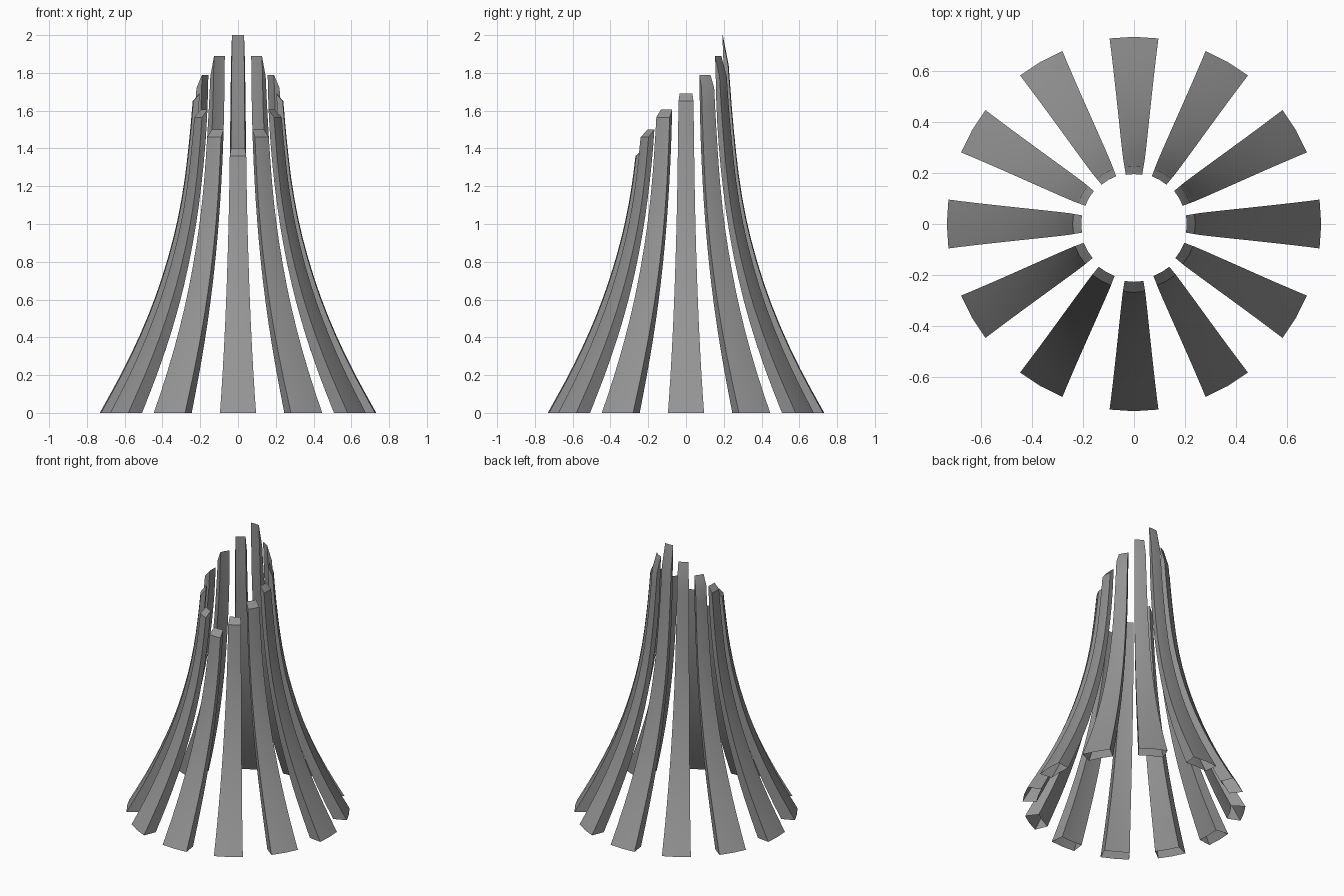
import bpy, bmesh, math

if "Cube" in bpy.data.objects:
    bpy.data.objects.remove(bpy.data.objects["Cube"])

# radius of the outer and inner flare at every 0.2 of height
OUTER = [.732, .622, .525, .443, .377, .325, .288, .263, .244, .229, .214]
INNER = [.640, .543, .458, .387, .330, .285, .251, .226, .210, .203, .195]
# inner-edge height of each rib from back to front, and drop to its outer edge
HEIGHTS = [2.0, 1.89, 1.79, 1.69, 1.605, 1.50, 1.40]
DROPS = [.16, .11, .07, .04, .04, .04, .04]
ROWS = 16

# dark grey finish
grey = bpy.data.materials.new("dark_grey")
grey.diffuse_color = (.3, .3, .3, 1)
grey.use_nodes = True
grey.node_tree.nodes["Principled BSDF"].inputs["Base Color"].default_value = grey.diffuse_color


def radius(tab, z):
    """Smooth (cubic) lookup in a radius table."""
    i = min(int(z / .2), len(tab) - 2)
    u = z / .2 - i
    a, b = tab[i], tab[i + 1]
    p = tab[i - 1] if i else 2 * a - b
    n = tab[i + 2] if i + 2 < len(tab) else 2 * b - a
    return a + .5 * u * (b - p + u * (2 * p - 5 * a + 4 * b - n + u * (3 * (a - b) + n - p)))


def half_angle(z):
    """Angular half width of a rib, a little wider towards the top."""
    u = min(z / 1.6, 1)
    return math.radians(7.5 + 2 * u * u * (3 - 2 * u))


def make_rib(index, angle, z_in, z_out):
    bm = bmesh.new()
    rings = []
    for r in range(ROWS + 1):
        t = r / ROWS
        ring = []
        # loop: outer arc one way, inner arc back
        for tab, top, offs in ((OUTER, z_out, (-1, 0, 1)), (INNER, z_in, (1, 0, -1))):
            z = top * t
            rad = radius(tab, z)
            for o in offs:
                a = angle + o * half_angle(z)
                ring.append(bm.verts.new((rad * math.cos(a), rad * math.sin(a), z)))
        rings.append(ring)
    for lo, hi in zip(rings, rings[1:]):
        for k in range(6):
            m = (k + 1) % 6
            bm.faces.new((lo[k], lo[m], hi[m], hi[k]))
    # slanted top cap; the foot stays open
    v = rings[-1]
    bm.faces.new((v[0], v[1], v[4], v[5]))
    bm.faces.new((v[1], v[2], v[3], v[4]))
    me = bpy.data.meshes.new("rib")
    bm.to_mesh(me)
    bm.free()
    me.materials.append(grey)
    ob = bpy.data.objects.new(f"rib_{index + 1:02d}", me)
    bpy.context.collection.objects.link(ob)
    bpy.context.view_layer.objects.active = ob
    ob.select_set(True)


# twelve ribs, tallest at the back (+y), shortest at the front
for i in range(12):
    s = min(i, 12 - i)
    make_rib(i, math.radians(90 + 30 * i), HEIGHTS[s], HEIGHTS[s] - DROPS[s])

bpy.ops.object.shade_smooth_by_angle(angle=math.radians(30))
